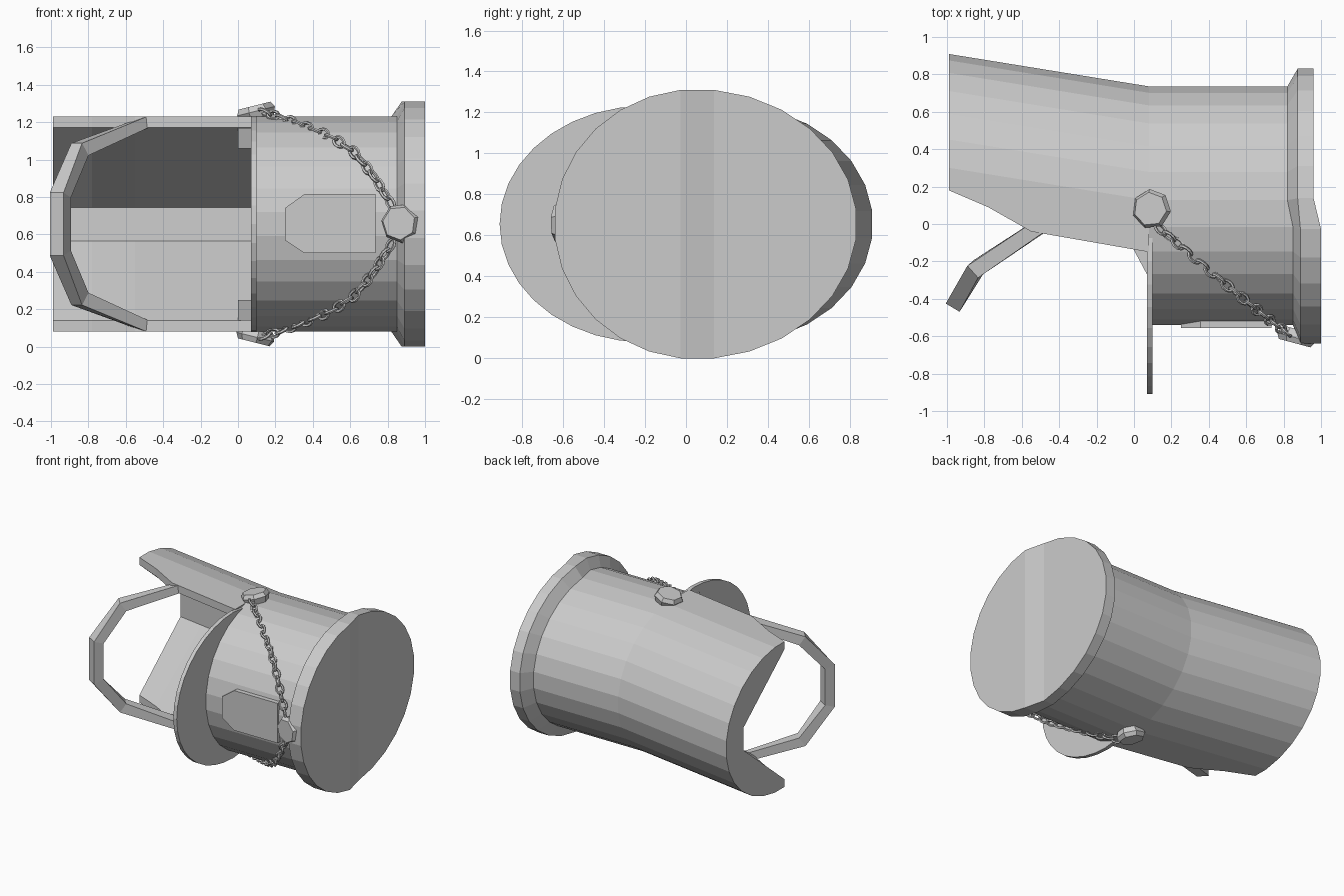
import bpy, bmesh
from math import sin, cos, pi
from mathutils import Vector

if "Cube" in bpy.data.objects:
    bpy.data.objects.remove(bpy.data.objects["Cube"])

CZ = 0.655          # symmetry height
CY = 0.05           # axis depth
N = 28
Q = N // 4


def loft(bm, rings, cap=True, loop=False):
    vs = [[bm.verts.new(p) for p in r] for r in rings]
    n = len(vs[0])
    pairs = list(zip(vs, vs[1:])) + ([(vs[-1], vs[0])] if loop else [])
    for a, b in pairs:
        for i in range(n):
            j = (i + 1) % n
            bm.faces.new((a[i], a[j], b[j], b[i]))
    if cap and not loop:
        bm.faces.new(vs[0])
        bm.faces.new(vs[-1])
    return vs


def finish(bm, name):
    bmesh.ops.recalc_face_normals(bm, faces=bm.faces)
    me = bpy.data.meshes.new(name)
    bm.to_mesh(me)
    bm.free()
    ob = bpy.data.objects.new(name, me)
    bpy.context.collection.objects.link(ob)
    return ob


def oval(k, front, back, rz):
    a = (k + 0.5) * 2 * pi / N
    return (CY + cos(a) * (back if cos(a) > 0 else front), CZ + rz * sin(a))


def flip(p):
    return Vector((p[0], p[1], 2 * CZ - p[2]))


# Crown with flared top rim; the rear half of the top steps down slightly
def crown_ring(x, front, back, rz, drop):
    pts = [oval(k, front, back, rz) for k in range(N)]
    return [(x - (drop if y > CY else 0), y, z) for y, z in pts]


bm = bmesh.new()
rings = loft(bm, [crown_ring(0.08, 0.595, 0.69, 0.579, 0),
                  crown_ring(0.85, 0.595, 0.69, 0.579, 0.03),
                  crown_ring(0.89, 0.694, 0.785, 0.659, 0.015),
                  crown_ring(1.0, 0.694, 0.785, 0.659, 0.04)], cap=False)
bm.faces.new(rings[0])
t = rings[-1]
bm.faces.new(t[Q:3 * Q])
bm.faces.new(t[3 * Q:] + t[:Q])
bm.faces.new((t[Q - 1], t[Q], t[3 * Q - 1], t[3 * Q]))
finish(bm, "crown")


# Neck guard: curved shell outside, three flat facets inside
def guard_ring(x, front_y):
    s = 0.162 * (0.08 - x)
    outer = []
    for k in range(-Q - 1, Q + 1):
        y, z = oval(k, 0.595, 0.69, 0.579)
        y += s
        if k in (-Q - 1, Q):
            y = min(front_y, CY + s)
        outer.append((x, y, z))
    hi = (x, outer[-1][1], outer[-1][2] - 0.06)
    yb = 0.52 + s
    inner = [hi, (x, yb, CZ + 0.09), (x, yb, CZ - 0.09), tuple(flip(hi))]
    return outer + inner


bm = bmesh.new()
loft(bm, [guard_ring(x, y) for x, y in
          ((0.08, -0.15), (-0.55, -0.04), (-0.78, 0.09), (-0.99, 0.18))])
finish(bm, "neck_guard")

# Visor: flat half oval
edge = [(-0.2 - 0.71 * cos(a), CZ + 0.577 * sin(a))
        for a in [(-0.5 + i / 18) * pi for i in range(19)]]
edge += [(-0.05, CZ + 0.56), (-0.05, CZ - 0.56)]
bm = bmesh.new()
loft(bm, [[(x, y, z) for y, z in edge] for x in (0.07, 0.10)])
finish(bm, "visor")

# Gussets joining visor and guard
for side in ("upper", "lower"):
    tri = [(0.0, -0.14), (0.075, -0.28), (0.09, -0.04)]
    r = [[Vector((x, y, z)) for x, y in tri] for z in (1.06, 1.17)]
    if side == "lower":
        r = [[flip(p) for p in q] for q in r]
    bm = bmesh.new()
    loft(bm, r)
    finish(bm, side + "_gusset")

# Front plate
shape = [(0.25, 0.57), (0.25, 0.74), (0.355, 0.815), (0.735, 0.815),
         (0.735, 0.50), (0.355, 0.50)]
bm = bmesh.new()
loft(bm, [[(x, y, z) for x, z in shape] for y in (-0.555, -0.46)])
finish(bm, "front_plate")

# Chin strap loop, flat band in a bent sheet
half = [Vector(p) for p in ((0.06, -0.10, 1.20), (-0.49, -0.005, 1.20),
                            (-0.845, -0.24, 1.055), (-0.95, -0.415, 0.81))]
path = half + [flip(p) for p in reversed(half)]
rings = []
for i, p in enumerate(path):
    before = (p - path[max(i - 1, 0)]).normalized()
    after = (path[min(i + 1, 7)] - p).normalized()
    tan = (before + after).normalized()
    j = min(i, 7 - i)
    h = half[min(j + 1, 3)] - half[max(j - 1, 0)]
    b = Vector((-h.y, h.x, 0)).normalized() * 0.043
    n = b.cross(tan).normalized() * (0.04 if j > 1 else 0.03)
    rings.append([p + n + b, p + n - b, p - n - b, p - n + b])
bm = bmesh.new()
loft(bm, rings)
finish(bm, "chin_strap")


# Bosses holding the chains
def boss(name, base, normal, height):
    base, normal = Vector(base), Vector(normal).normalized()
    u = normal.orthogonal().normalized()
    v = normal.cross(u)
    bm = bmesh.new()
    loft(bm, [[base + normal * h + (u * cos(a) + v * sin(a)) * r
               for a in [i * 2 * pi / 7 for i in range(7)]]
              for r, h in ((0.09, 0), (0.107, height * 0.6), (0.09, height))])
    finish(bm, name)


boss("upper_boss", (0.105, 0.08, 1.215), (-0.25, 0, 1), 0.075)
boss("lower_boss", flip((0.105, 0.08, 1.215)), (-0.25, 0, -1), 0.075)
boss("front_boss", (0.88, -0.565, 0.66), (-0.27, -1, 0), 0.075)


# Chains of alternating oval links along a sagging path
route = [Vector(p) for p in ((0.12, -0.01, 1.26), (0.3, -0.16, 1.2),
                             (0.5, -0.33, 1.12), (0.62, -0.43, 1.04),
                             (0.72, -0.51, 0.92), (0.83, -0.59, 0.745))]


def along(d):
    for a, b in zip(route, route[1:]):
        seg = (b - a).length
        if d <= seg:
            return a + (b - a) * (d / seg), (b - a).normalized()
        d -= seg
    return route[-1], (route[-1] - route[-2]).normalized()


total = sum((b - a).length for a, b in zip(route, route[1:]))
LINKS = 18
for side in ("upper", "lower"):
    bm = bmesh.new()
    for i in range(LINKS):
        c, tan = along((i + 0.5) * total / LINKS)
        out = Vector((0, c.y - CY, c.z - CZ))
        w = tan.cross(out).normalized()
        q = tan.cross(w)
        ang = pi / 4 if i % 2 else -pi / 4
        w, q = w * cos(ang) + q * sin(ang), q * cos(ang) - w * sin(ang)
        rings = []
        for j in range(10):
            a = j * 2 * pi / 10
            mid = c + tan * cos(a) * 0.038 + w * sin(a) * 0.025
            rad = tan * cos(a) + w * sin(a)
            rings.append([mid + (rad * cos(e) + q * sin(e)) * 0.009
                          for e in [m * 2 * pi / 5 for m in range(5)]])
        if side == "lower":
            rings = [[flip(p) for p in r] for r in rings]
        loft(bm, rings, loop=True)
    finish(bm, side + "_chain")
